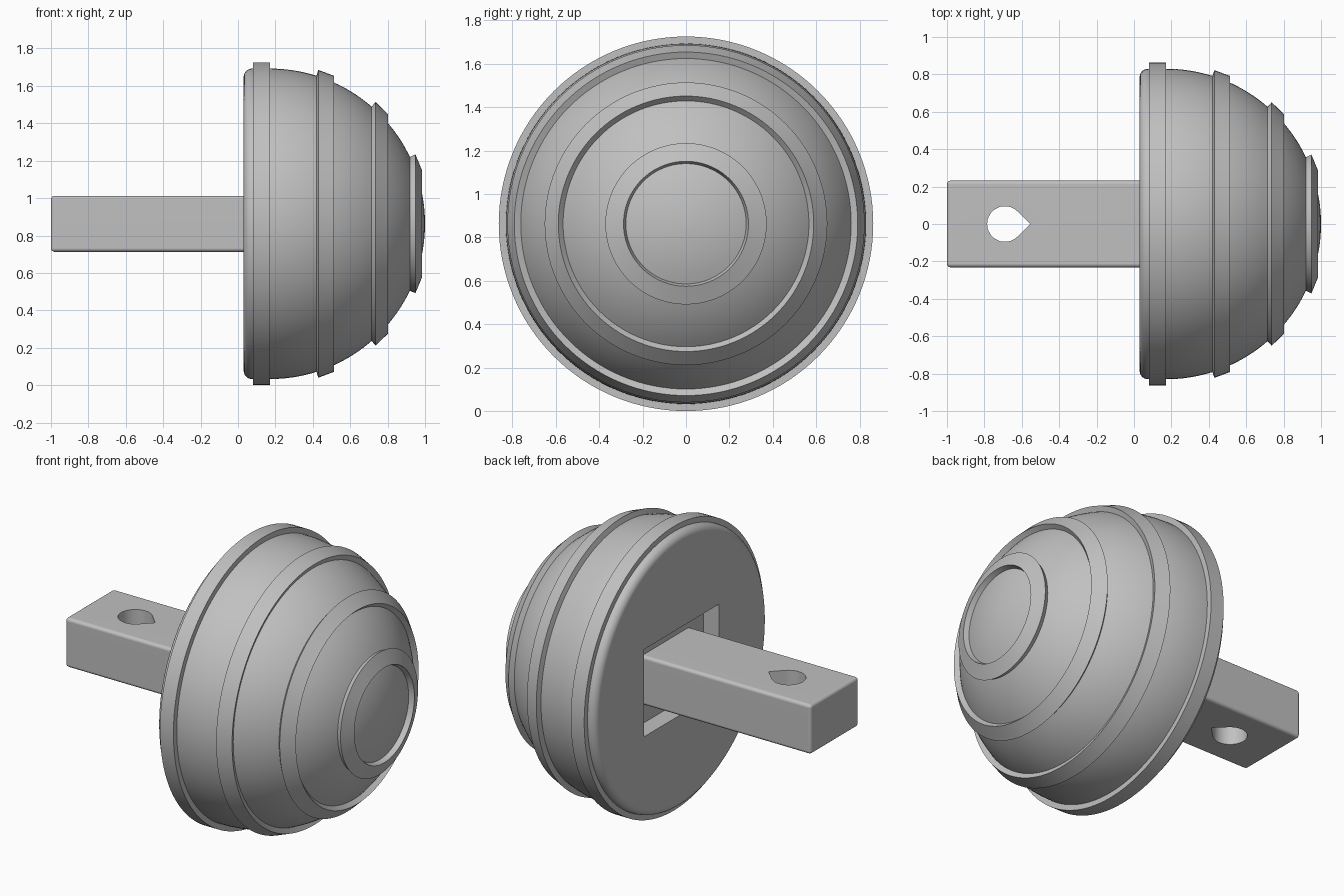
import bpy, bmesh
from math import sin, cos, pi, radians
from mathutils import Matrix, Vector

if "Cube" in bpy.data.objects:
    bpy.data.objects.remove(bpy.data.objects["Cube"], do_unlink=True)

CZ = 0.8625            # height of the main axis
CX, R, RING_R = 0.17, 0.83, 0.8625
BACK_X, FILLET = 0.03, 0.045

grey = bpy.data.materials.new("plain grey")
grey.use_nodes = True
colour = (0.53, 0.53, 0.53, 1)
grey.diffuse_color = colour
grey.node_tree.nodes["Principled BSDF"].inputs["Base Color"].default_value = colour


def make_object(name, bm):
    bmesh.ops.recalc_face_normals(bm, faces=bm.faces)
    mesh = bpy.data.meshes.new(name)
    bm.to_mesh(mesh)
    bm.free()
    mesh.materials.append(grey)
    obj = bpy.data.objects.new(name, mesh)
    bpy.context.collection.objects.link(obj)
    return obj


def box(name, x0, x1, half_y, half_z, bevel=0):
    bm = bmesh.new()
    bmesh.ops.create_cube(bm, size=1)
    bmesh.ops.scale(bm, vec=(x1 - x0, 2 * half_y, 2 * half_z), verts=bm.verts)
    bmesh.ops.translate(bm, vec=((x0 + x1) / 2, 0, CZ), verts=bm.verts)
    if bevel:
        bmesh.ops.bevel(bm, geom=bm.edges[:], offset=bevel, segments=4,
                        profile=0.5, affect='EDGES')
    return make_object(name, bm)


def lathe(name, profile, steps=128):
    """Revolve (x, radius) points around the main axis."""
    bm = bmesh.new()
    verts = [bm.verts.new((x, 0, r)) for x, r in profile]
    edges = [bm.edges.new(pair) for pair in zip(verts, verts[1:])]
    bmesh.ops.spin(bm, geom=verts + edges, cent=(0, 0, 0), axis=(1, 0, 0),
                   angle=2 * pi, steps=steps)
    bmesh.ops.remove_doubles(bm, verts=bm.verts, dist=1e-5)
    # close the flat back
    rim = [e for e in bm.edges if e.is_boundary]
    if rim:
        bmesh.ops.holes_fill(bm, edges=rim, sides=0)
    bmesh.ops.translate(bm, vec=(0, 0, CZ), verts=bm.verts)
    return make_object(name, bm)


def cut(obj, cutter):
    mod = obj.modifiers.new("cut", 'BOOLEAN')
    mod.operation = 'DIFFERENCE'
    mod.solver = 'EXACT'
    mod.object = cutter
    cutter.hide_render = True
    bpy.context.view_layer.objects.active = obj
    bpy.ops.object.modifier_apply(modifier=mod.name)
    bpy.data.objects.remove(cutter, do_unlink=True)


def smooth(obj):
    bpy.ops.object.select_all(action='DESELECT')
    obj.select_set(True)
    bpy.context.view_layer.objects.active = obj
    bpy.ops.object.shade_smooth_by_angle(angle=radians(28))
    mod = obj.modifiers.new("flat face normals", 'WEIGHTED_NORMAL')
    mod.keep_sharp = True


def polar(radius, degrees):
    a = radians(degrees)
    return CX + radius * cos(a), radius * sin(a)


# Dome profile: rounded back rim, then sphere arcs broken by raised bands
profile = []
for i in range(7):
    a = i / 6 * pi / 2
    profile.append((BACK_X + FILLET * (1 - cos(a)), R - FILLET * (1 - sin(a))))
profile += [(0.08, R), (0.08, RING_R), (CX, RING_R), (CX, R)]
start = 90
for front in (66.5, 43, 19.5):
    back = front + 6
    n = 8
    profile += [polar(R, start + (back - start) * i / n) for i in range(1, n + 1)]
    profile += [polar(RING_R, back), polar(RING_R, front), polar(R, front)]
    start = front
profile += [polar(R, start * (1 - i / 8)) for i in range(1, 8)]
profile.append((CX + R, 0))

dome = lathe("banded_dome", profile)
cut(dome, box("pocket_cutter", -0.2, 0.135, 0.36, 0.265))
smooth(dome)

# Bar set into the pocket, pierced by a teardrop hole
bar = box("mounting_bar", -1.0, 0.17, 0.232, 0.15, bevel=0.02)

hole_r, hole_x = 0.095, -0.69
bm = bmesh.new()
outline = [(hole_x + hole_r * 2 ** 0.5, 0)]
for i in range(33):
    a = radians(45 + 270 * i / 32)
    outline.append((hole_x + hole_r * cos(a), hole_r * sin(a)))
face = bm.faces.new([bm.verts.new((x, y, CZ - 0.4)) for x, y in outline])
sides = bmesh.ops.extrude_face_region(bm, geom=[face])
bmesh.ops.translate(bm, vec=(0, 0, 0.8),
                    verts=[v for v in sides["geom"] if isinstance(v, bmesh.types.BMVert)])
cut(bar, make_object("teardrop_cutter", bm))
smooth(bar)
